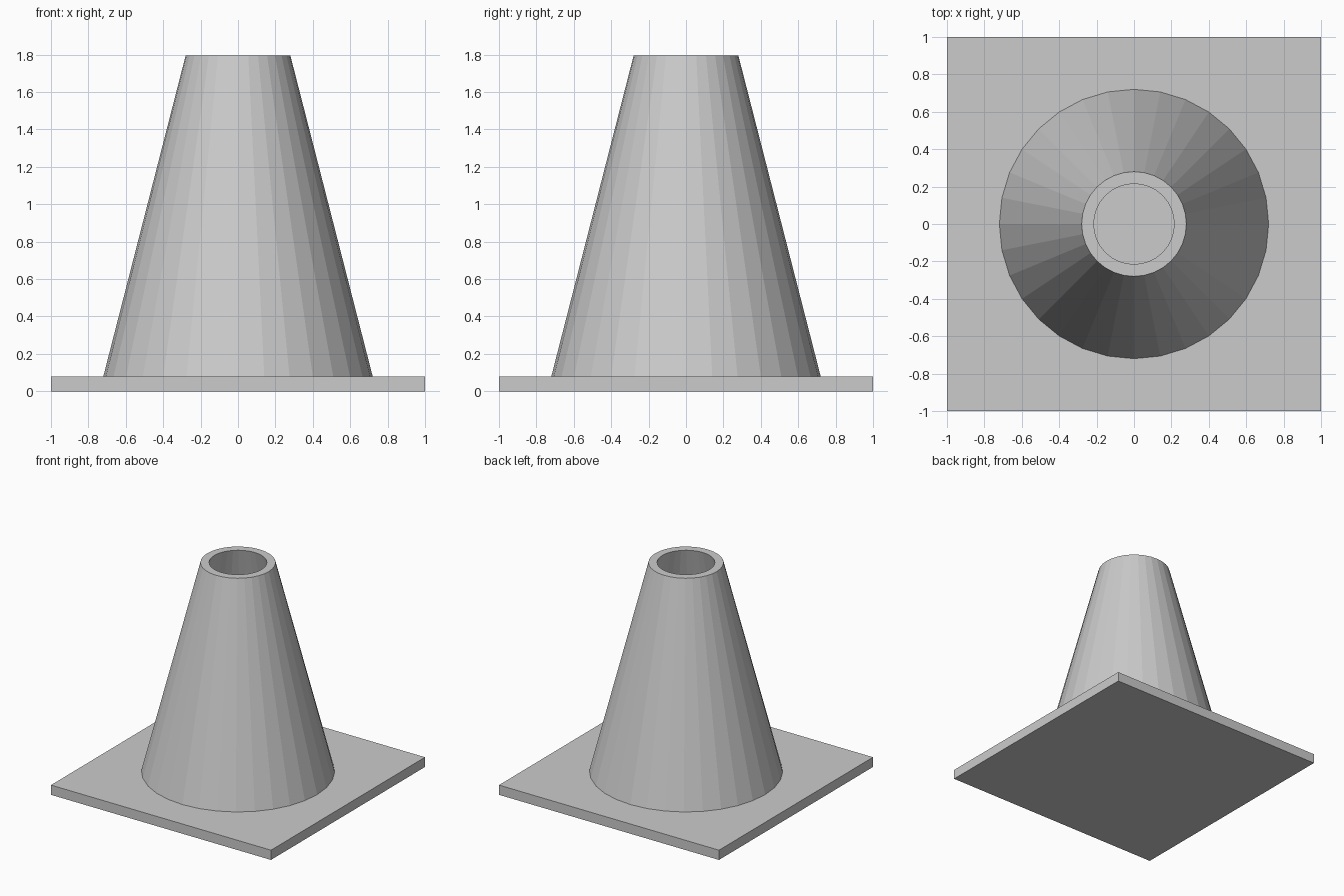
import bpy, bmesh
from math import cos, sin, tau

if "Cube" in bpy.data.objects:
    bpy.data.objects.remove(bpy.data.objects["Cube"])

SIDES = 32
PLATE_H = 0.08
TOP_Z = 1.795


def make_object(name, bm):
    bmesh.ops.recalc_face_normals(bm, faces=bm.faces)
    mesh = bpy.data.meshes.new(name)
    bm.to_mesh(mesh)
    bm.free()
    obj = bpy.data.objects.new(name, mesh)
    bpy.context.collection.objects.link(obj)
    return obj


# Square base plate
bm = bmesh.new()
bmesh.ops.create_cube(bm, size=1)
bmesh.ops.scale(bm, vec=(2, 2, PLATE_H), verts=bm.verts)
bmesh.ops.translate(bm, vec=(0, 0, PLATE_H / 2), verts=bm.verts)
make_object("base_plate", bm)

# Hollow cone body: closed wall section (radius, z) turned around z
wall = [(0.72, PLATE_H), (0.28, TOP_Z), (0.215, TOP_Z), (0.655, PLATE_H)]
bm = bmesh.new()
rings = [[bm.verts.new((r * cos(tau * i / SIDES), r * sin(tau * i / SIDES), z))
          for i in range(SIDES)] for r, z in wall]
for a, b in zip(rings, rings[1:] + rings[:1]):
    for i in range(SIDES):
        j = (i + 1) % SIDES
        bm.faces.new((a[i], a[j], b[j], b[i]))
make_object("cone_body", bm)
